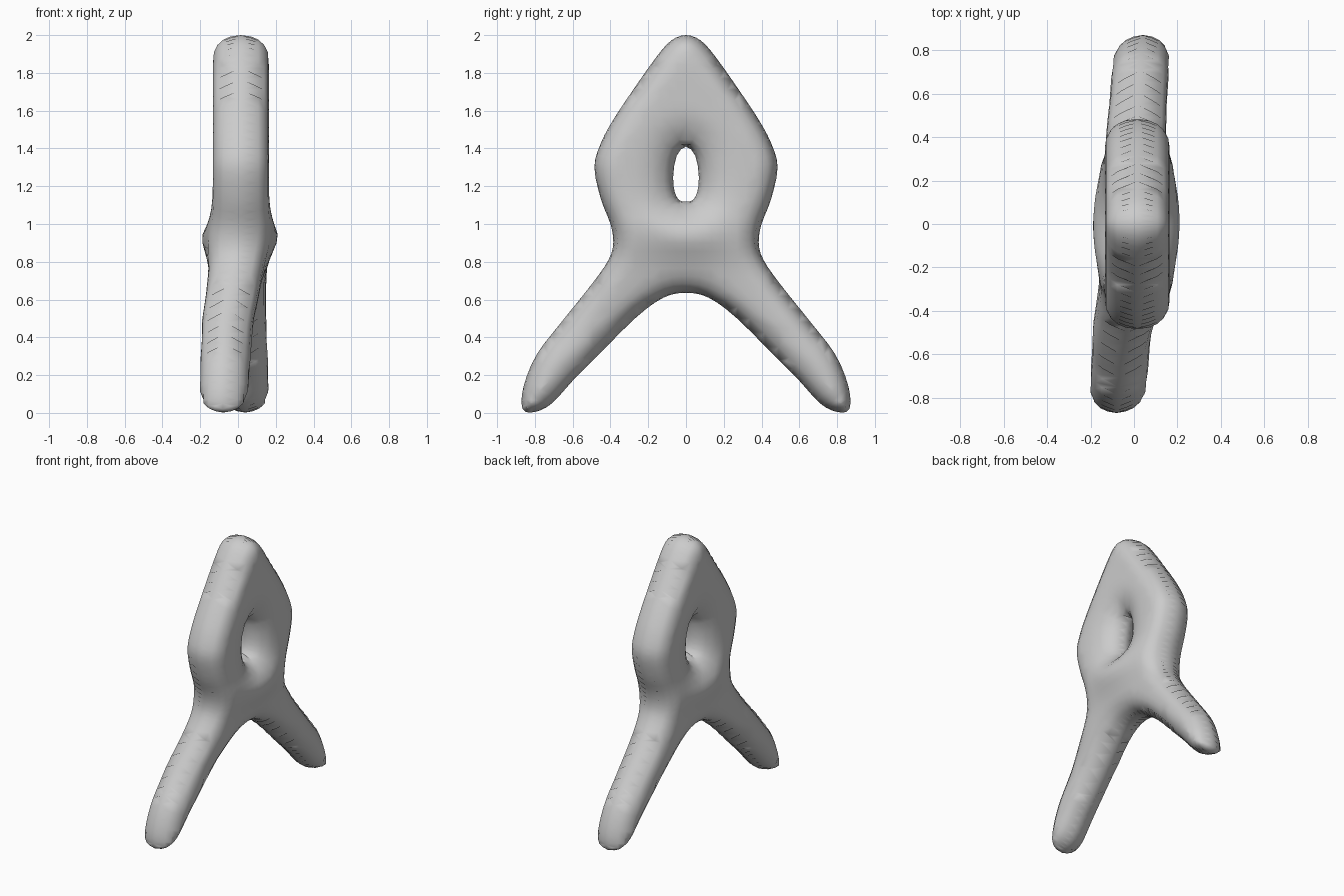
import bpy
import bmesh
import math
from mathutils import Vector
from mathutils.geometry import delaunay_2d_cdt, intersect_point_line

cube = bpy.data.objects.get("Cube")
if cube:
    bpy.data.objects.remove(cube, do_unlink=True)

# Half of the side profile (y, z), from the crown down to the crotch
OUTER = [(0, 2), (.08, 1.97), (.16, 1.88), (.28, 1.71), (.38, 1.56), (.45, 1.43),
         (.485, 1.3), (.45, 1.13), (.40, 1), (.385, .9), (.41, .81), (.5, .68),
         (.66, .48), (.79, .31), (.86, .14), (.865, .02), (.8, .005), (.71, .05),
         (.6, .17), (.49, .28), (.27, .5), (.12, .61), (0, .635)]
# Half of the eye-shaped hole
HOLE = [(0, 1.41), (.05, 1.36), (.068, 1.25), (.06, 1.17), (.035, 1.125), (0, 1.12)]


def closed_loop(half, steps):
    """Mirror a half profile and round it with a Catmull-Rom spline."""
    pts = [Vector(p) for p in half]
    pts += [Vector((-p.x, p.y)) for p in reversed(pts[1:-1])]
    out, n = [], len(pts)
    for i in range(n):
        a, b, c, d = (pts[(i + k) % n] for k in (-1, 0, 1, 2))
        for s in range(steps):
            t = s / steps
            out.append(b + (c - a) * (t / 2) + (a * 2 - b * 5 + c * 4 - d) * (t * t / 2)
                       + (b * 3 - a - c * 3 + d) * (t ** 3 / 2))
    return out


def pairs(loop):
    return zip(loop, loop[1:] + loop[:1])


def distance(p, loop):
    best = 9.0
    for a, b in pairs(loop):
        q, t = intersect_point_line(p, a, b)
        q = a.lerp(b, min(max(t, 0), 1))
        best = min(best, (p - q.to_2d()).length)
    return best


def inside(p):
    hit = False
    for loop in (outer, hole):
        for a, b in pairs(loop):
            if (a.y > p.y) != (b.y > p.y):
                if p.x < a.x + (b.x - a.x) * (p.y - a.y) / (b.y - a.y):
                    hit = not hit
    return hit


def rounding(d, radius, power):
    u = min(max(d / radius, 0), 1)
    return (1 - (1 - u) ** 2) ** power


def centre_x(p):
    """The legs twist apart sideways below the waist."""
    t = min(max((1 - p.y) / .5, 0), 1)
    return .015 - .035 * t + .07 * p.x * t


def half_width(p):
    """Rounded thickness with a bulge at the waist and a funnel at the hole."""
    leg = min(max((.9 - p.y) / .5, 0), 1)
    w = .148 - .016 * leg
    w += .055 * math.exp(-((p.y - .95) / .14) ** 2 - (p.x / .25) ** 2)
    return (w * rounding(distance(p, outer), .125, .42 + .06 * leg)
            * rounding(distance(p, hole), .22, .5))


outer = closed_loop(OUTER, 3)
hole = closed_loop(HOLE, 2)

# Flat mesh points: the two outlines, rings just inside them, then a grid
points, edges = [], []
for loop in (outer, hole):
    start, n = len(points), len(loop)
    points += loop
    edges += [(start + i, start + (i + 1) % n) for i in range(n)]
rim = len(points)
for loop in (outer, hole):
    for off in (.006, .022, .05, .09):
        for a, b in pairs(loop):
            side = (b - a).normalized()
            for sign in (-1, 1):
                q = (a + b) / 2 + Vector((-side.y, side.x)) * off * sign
                if inside(q) and min(distance(q, outer), distance(q, hole)) > off * .9:
                    points.append(q)
STEP = .045
for i in range(-20, 21):
    for j in range(1, 45):
        q = Vector((i * STEP, j * STEP))
        if inside(q) and min(distance(q, outer), distance(q, hole)) > .11:
            points.append(q)

flat, _, tris, origins, _, _ = delaunay_2d_cdt(points, edges, [], 0, 1e-5)
tris = [t for t in tris if inside(sum((flat[i] for i in t), Vector((0, 0))) / 3)]

# Inflate the flat mesh to both sides, sharing the vertices on the outlines
bm = bmesh.new()
left, right = {}, {}
for i in sorted({i for t in tris for i in t}):
    p, c = flat[i], centre_x(flat[i])
    if any(o < rim for o in origins[i]):
        left[i] = right[i] = bm.verts.new((c, p.x, p.y))
    else:
        w = half_width(p)
        left[i] = bm.verts.new((c + w, p.x, p.y))
        right[i] = bm.verts.new((c - w, p.x, p.y))
for t in tris:
    for side, order in ((left, t), (right, t[::-1])):
        if len({side[i] for i in order}) == 3 and not bm.faces.get([side[i] for i in order]):
            bm.faces.new([side[i] for i in order])
bmesh.ops.recalc_face_normals(bm, faces=bm.faces)

mesh = bpy.data.meshes.new("looped_figure")
bm.to_mesh(mesh)
bm.free()
figure = bpy.data.objects.new("looped_figure", mesh)
bpy.context.collection.objects.link(figure)

# Plain grey material
grey = bpy.data.materials.new("light_grey")
grey.use_nodes = True
colour = (.6, .6, .6, 1)
grey.diffuse_color = colour
grey.node_tree.nodes["Principled BSDF"].inputs["Base Color"].default_value = colour
mesh.materials.append(grey)

bpy.context.view_layer.objects.active = figure
figure.select_set(True)
bpy.ops.object.shade_smooth_by_angle(angle=math.radians(60))
